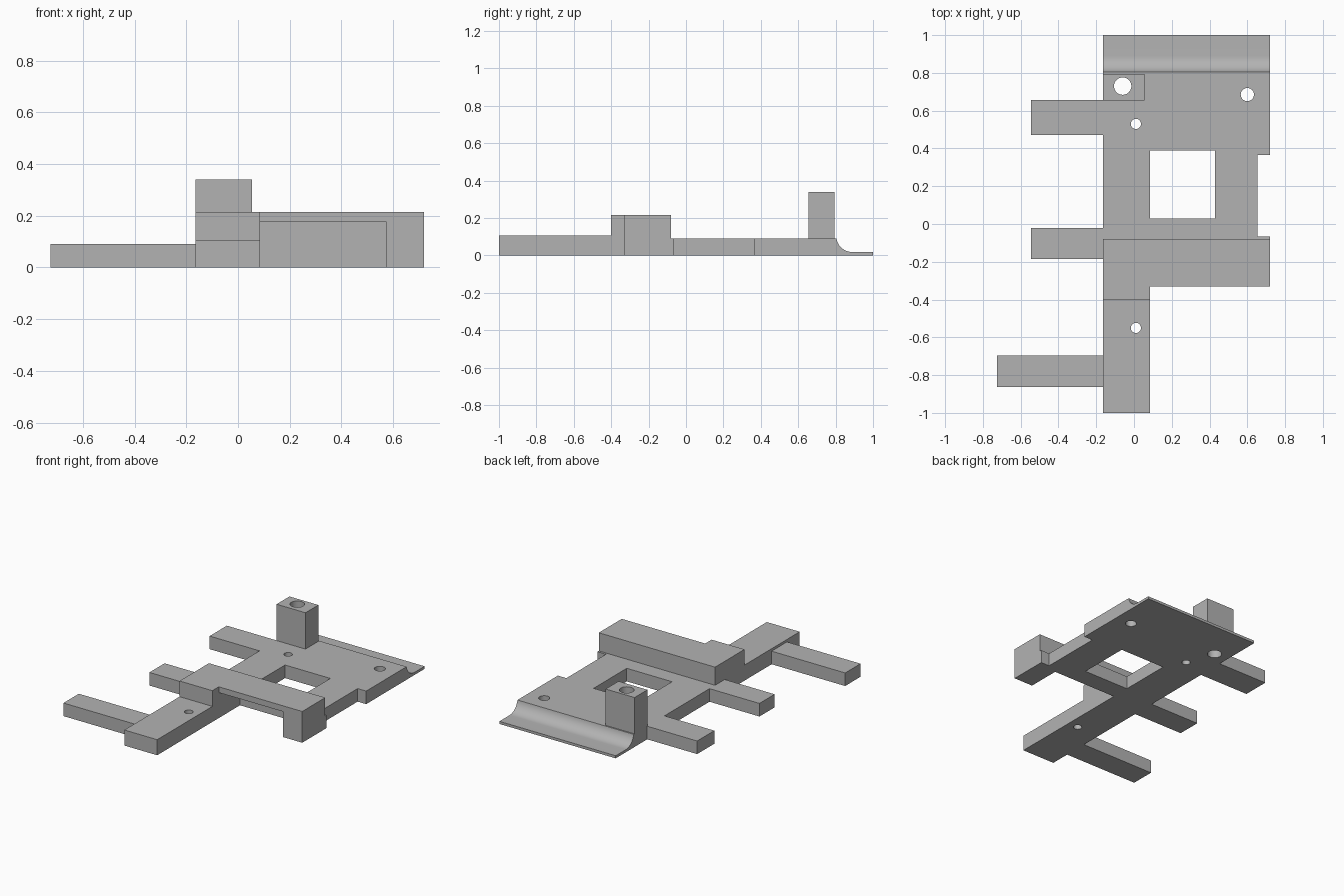
import bpy, bmesh, math
from mathutils import Vector

old = bpy.data.objects.get("Cube")
if old:
    bpy.data.objects.remove(old, do_unlink=True)

grey = bpy.data.materials.new("plain grey")
grey.use_nodes = True
grey.diffuse_color = (0.45, 0.45, 0.45, 1)
grey.node_tree.nodes["Principled BSDF"].inputs["Base Color"].default_value = grey.diffuse_color


def prism(name, points, sweep):
    """Closed outline of 3D points, swept along a vector."""
    bm = bmesh.new()
    face = bm.faces.new([bm.verts.new(p) for p in points])
    grown = bmesh.ops.extrude_face_region(bm, geom=[face])["geom"]
    moved = [g for g in grown if isinstance(g, bmesh.types.BMVert)]
    bmesh.ops.translate(bm, verts=moved, vec=Vector(sweep))
    bmesh.ops.recalc_face_normals(bm, faces=bm.faces)
    mesh = bpy.data.meshes.new(name)
    bm.to_mesh(mesh)
    bm.free()
    mesh.materials.append(grey)
    obj = bpy.data.objects.new(name, mesh)
    bpy.context.collection.objects.link(obj)
    return obj


def box(name, x, y, z):
    base = [(x[0], y[0], z[0]), (x[1], y[0], z[0]), (x[1], y[1], z[0]), (x[0], y[1], z[0])]
    return prism(name, base, (0, 0, z[1] - z[0]))


def rod(x, y, r, n=40):
    ring = [(x + r * math.cos(math.tau * i / n), y + r * math.sin(math.tau * i / n), -0.1)
            for i in range(n)]
    return prism("hole_cutter", ring, (0, 0, 0.6))


def cut(obj, *cutters):
    """Subtract each cutter from the part and discard it."""
    bpy.context.view_layer.objects.active = obj
    for cutter in cutters:
        cutter.hide_render = True
        mod = obj.modifiers.new("cut", "BOOLEAN")
        mod.operation, mod.solver, mod.object = "DIFFERENCE", "EXACT", cutter
        bpy.ops.object.modifier_apply(modifier=mod.name)
        bpy.data.objects.remove(cutter, do_unlink=True)


LEFT, RIGHT, INNER = 0.72, -0.165, 0.085
BACK = -0.08          # rear face of the bridge
THICK, TALL = 0.09, 0.215

# Base plate: side profile with a concave sweep down to a thin rear lip
centre_y, centre_z, radius = 0.89, 0.105, 0.087
start = math.pi + math.asin((centre_z - THICK) / radius)
profile = [(BACK, 0), (BACK, THICK)]
for i in range(13):
    a = start + (1.5 * math.pi - start) * i / 12
    profile.append((centre_y + radius * math.cos(a), centre_z + radius * math.sin(a)))
profile += [(1, centre_z - radius), (1, 0)]
plate = prism("base_plate", [(RIGHT, y, z) for y, z in profile], (LEFT - RIGHT, 0, 0))
cut(plate,
    box("window_cutter", (INNER, 0.43), (0.03, 0.39), (-0.1, 0.3)),
    box("notch_cutter", (0.655, 0.9), (-0.065, 0.365), (-0.1, 0.3)),
    rod(-0.06, 0.73, 0.046), rod(0.6, 0.685, 0.035), rod(0.01, 0.53, 0.027))

# Drilled post at the rear corner
post = box("rear_post", (RIGHT, 0.055), (0.655, 0.795), (THICK, 0.34))
cut(post, rod(-0.06, 0.73, 0.046))

# Raised bridge, hollowed from the front so that it ends in a leg
outline = [(RIGHT, -0.4), (INNER, -0.4), (INNER, -0.33), (LEFT, -0.33), (LEFT, BACK), (RIGHT, BACK)]
bridge = prism("raised_bridge", [(x, y, 0) for x, y in outline], (0, 0, TALL))
cut(bridge, box("pocket_cutter", (INNER, 0.575), (-0.5, -0.1), (-0.1, 0.175)))

# Front arm
arm = box("front_arm", (RIGHT, INNER), (-1, -0.4), (0, 0.107))
cut(arm, rod(0.01, -0.55, 0.027))

# Side fingers
fingers = []
for name, tip, y0, y1 in (("rear_finger", -0.545, 0.47, 0.657),
                          ("middle_finger_bar", -0.545, -0.185, -0.02),
                          ("front_finger", -0.725, -0.862, -0.695)):
    fingers.append(box(name, (tip, RIGHT), (y0, y1), (0, THICK)))

# Smooth the curved surfaces, keeping hard edges
for obj in bpy.context.view_layer.objects:
    obj.select_set(False)
for obj in [plate, post, bridge, arm] + fingers:
    obj.select_set(True)
bpy.context.view_layer.objects.active = plate
bpy.ops.object.shade_smooth_by_angle(angle=math.radians(30))
